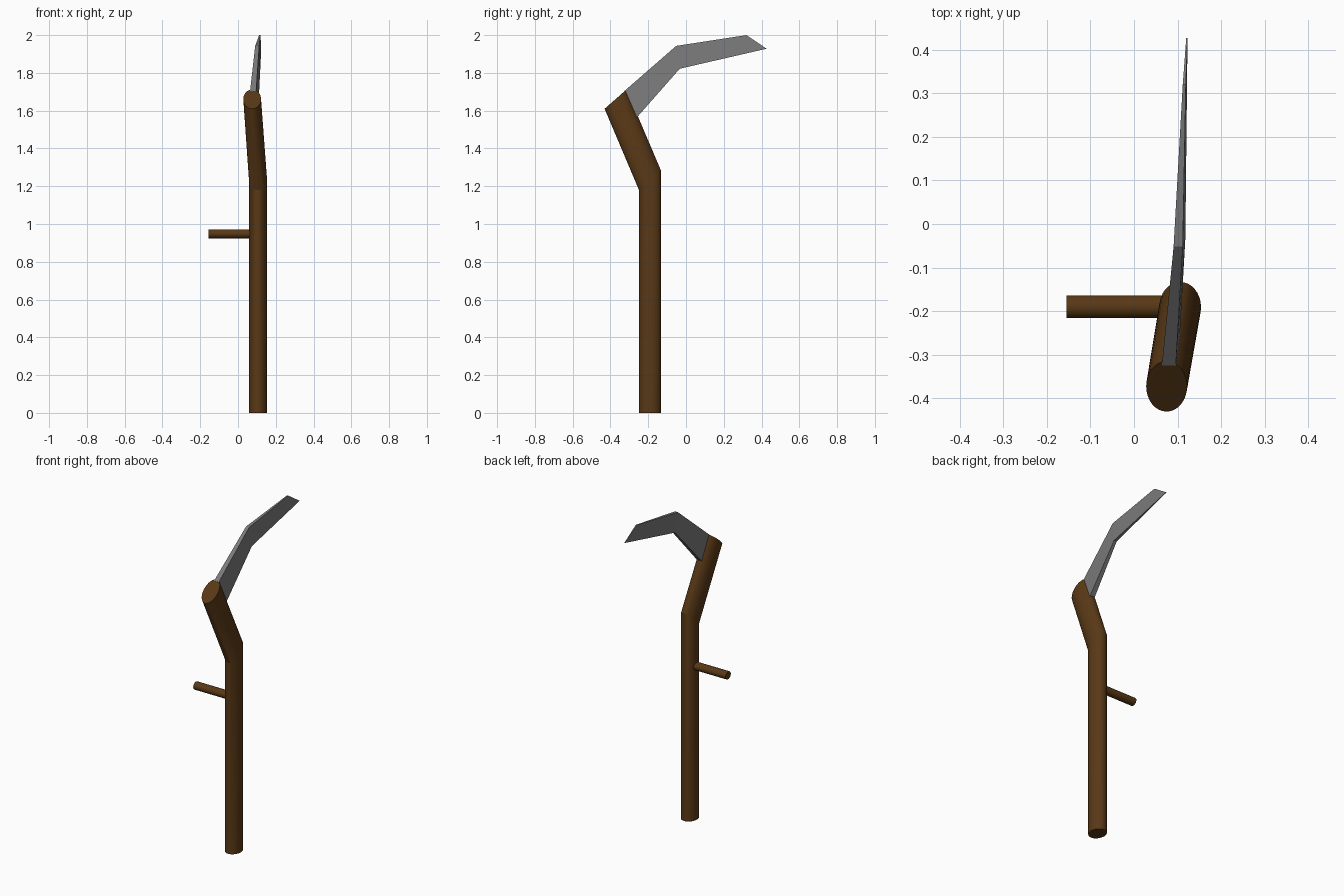
import bpy, bmesh, math
from mathutils import Vector

if "Cube" in bpy.data.objects:
    bpy.data.objects.remove(bpy.data.objects["Cube"])


def material(name, rgb):
    m = bpy.data.materials.new(name)
    m.diffuse_color = (*rgb, 1)
    m.use_nodes = True
    m.node_tree.nodes["Principled BSDF"].inputs["Base Color"].default_value = m.diffuse_color
    return m


def loft(name, rings, mat, smooth=False):
    """Skin a closed tube through equally sized rings and cap both ends."""
    bm = bmesh.new()
    loops = [[bm.verts.new(p) for p in ring] for ring in rings]
    n = len(loops[0])
    for a, b in zip(loops, loops[1:]):
        for i in range(n):
            j = (i + 1) % n
            bm.faces.new((a[i], a[j], b[j], b[i]))
    bm.faces.new(loops[0][::-1])
    bm.faces.new(loops[-1])
    bmesh.ops.recalc_face_normals(bm, faces=bm.faces)
    mesh = bpy.data.meshes.new(name)
    bm.to_mesh(mesh)
    bm.free()
    obj = bpy.data.objects.new(name, mesh)
    bpy.context.collection.objects.link(obj)
    mesh.materials.append(mat)
    if smooth:
        bpy.ops.object.select_all(action='DESELECT')
        obj.select_set(True)
        bpy.context.view_layer.objects.active = obj
        bpy.ops.object.shade_smooth_by_angle(angle=math.radians(20))
    return obj


def ring(center, u, v, n=32):
    """Ellipse around a centre, spanned by two half-axis vectors."""
    c, u, v = Vector(center), Vector(u), Vector(v)
    return [c + u * math.cos(2 * math.pi * i / n) + v * math.sin(2 * math.pi * i / n)
            for i in range(n)]


wood = material("wood", (0.1, 0.04, 0.008))
steel = material("steel", (0.2, 0.2, 0.2))

# Bent shaft with slanted rings at the bend and the head
loft("shaft", [
    ring((0.106, -0.191, 0), (0.048, 0, 0), (0, 0.058, 0)),
    ring((0.106, -0.191, 1.232), (0.048, 0, 0), (0, 0.058, 0.052)),
    ring((0.075, -0.373, 1.661), (0.047, 0, 0), (0, 0.058, 0.051)),
], wood, smooth=True)

# Side grip
loft("side_grip", [
    ring((x, -0.19, 0.948), (0, 0.026, 0), (0, 0, 0.024)) for x in (-0.155, 0.09)
], wood, smooth=True)

# Blade sections: spine (y, z, left x, right x), cutting edge (same)
sections = [
    ((-0.325, 1.705, 0.064, 0.096), (-0.262, 1.562, 0.072, 0.105)),
    ((-0.052, 1.943, 0.091, 0.112), (-0.033, 1.822, 0.099, 0.118)),
    ((0.32, 2.0, 0.112, 0.119), (0.427, 1.928, 0.120, 0.123)),
]
loft("blade", [
    [(s[2], s[0], s[1]), (s[3], s[0], s[1]), (e[3], e[0], e[1]), (e[2], e[0], e[1])]
    for s, e in sections
], steel)
